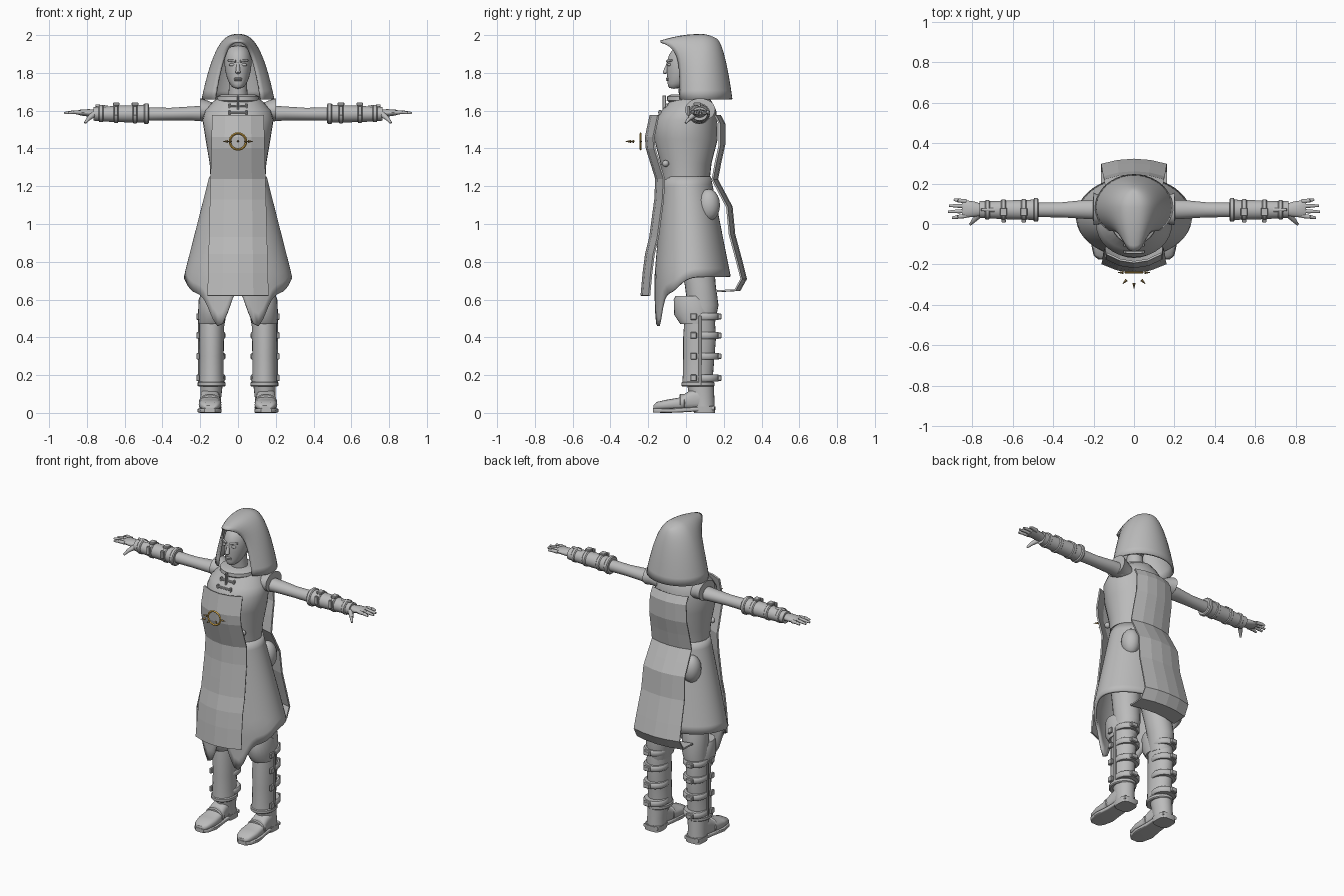
import bpy, bmesh
from math import sin, cos, pi, exp, radians
from mathutils import Vector, Matrix

cube = bpy.data.objects.get("Cube")
if cube:
    bpy.data.objects.remove(cube, do_unlink=True)


def material(name, colour):
    mat = bpy.data.materials.new(name)
    mat.use_nodes = True
    mat.diffuse_color = (*colour, 1)
    mat.node_tree.nodes["Principled BSDF"].inputs["Base Color"].default_value = (*colour, 1)
    return mat


grey = material("plain grey", (.5, .5, .5))
gold = material("gold", (.75, .45, .08))
bronze = material("dark bronze", (.3, .2, .07))


def finish(name, bm, mirror=False, smooth=True, mat=grey):
    """Turn a bmesh into a shaded object, optionally mirrored across x."""
    bmesh.ops.remove_doubles(bm, verts=bm.verts, dist=.0005)
    bmesh.ops.recalc_face_normals(bm, faces=bm.faces)
    mesh = bpy.data.meshes.new(name)
    bm.to_mesh(mesh)
    bm.free()
    mesh.materials.append(mat)
    for poly in mesh.polygons:
        poly.use_smooth = smooth
    if smooth:
        mesh.set_sharp_from_angle(angle=radians(40))
    obj = bpy.data.objects.new(name, mesh)
    bpy.context.collection.objects.link(obj)
    if mirror:
        obj.modifiers.new("Mirror", 'MIRROR').use_mirror_merge = False
    return obj


def loft(name, rings, axis='z', mirror=False, sides=24, power=1, mat=grey):
    """Skin elliptical rings (position, centre a, centre b, radius a, radius b)."""
    bm = bmesh.new()
    loops = []
    for pos, ca, cb, ra, rb in rings:
        loop = []
        for i in range(sides):
            c, s = cos(2 * pi * i / sides), sin(2 * pi * i / sides)
            a = ca + ra * abs(c) ** power * (1 if c > 0 else -1)
            b = cb + rb * abs(s) ** power * (1 if s > 0 else -1)
            co = {'x': (pos, a, b), 'y': (a, pos, b), 'z': (a, b, pos)}[axis]
            loop.append(bm.verts.new(co))
        loops.append(loop)
    for low, high in zip(loops, loops[1:]):
        for i in range(sides):
            j = (i + 1) % sides
            bm.faces.new((low[i], low[j], high[j], high[i]))
    bm.faces.new(loops[0])
    bm.faces.new(loops[-1])
    return finish(name, bm, mirror, mat=mat)


def band(name, pos, ca, cb, ra, rb, half, axis='z'):
    """A raised strap with bevelled edges around a limb."""
    edge = .006
    loft(name, [(pos - half, ca, cb, ra - edge, rb - edge), (pos - half * .6, ca, cb, ra, rb),
                (pos + half * .6, ca, cb, ra, rb), (pos + half, ca, cb, ra - edge, rb - edge)], axis, True)


def sheet(name, rows, thickness, smooth=True):
    """A grid of points thickened into cloth."""
    bm = bmesh.new()
    grid = [[bm.verts.new(p) for p in row] for row in rows]
    for top, low in zip(grid, grid[1:]):
        for i in range(len(top) - 1):
            bm.faces.new((top[i], top[i + 1], low[i + 1], low[i]))
    obj = finish(name, bm, smooth=smooth)
    solid = obj.modifiers.new("Thickness", 'SOLIDIFY')
    solid.thickness, solid.offset = thickness, 0
    return obj


def blob(name, loc, radii, mirror=False):
    bm = bmesh.new()
    bmesh.ops.create_uvsphere(bm, u_segments=16, v_segments=10, radius=1,
                              matrix=Matrix.Translation(loc) @ Matrix.Diagonal((*radii, 1)))
    finish(name, bm, mirror)


def box(name, loc, size, mirror=False):
    bm = bmesh.new()
    bmesh.ops.create_cube(bm, size=1, matrix=Matrix.Translation(loc) @ Matrix.Diagonal((*size, 1)))
    bmesh.ops.bevel(bm, geom=bm.edges[:], offset=min(size) * .2, segments=1, affect='EDGES')
    finish(name, bm, mirror, False)


def rod(name, start, end, r1, r2, mirror=False, mat=grey, sides=10):
    a, b = Vector(start), Vector(end)
    turn = (b - a).to_track_quat('Z', 'Y').to_matrix().to_4x4()
    bm = bmesh.new()
    bmesh.ops.create_cone(bm, cap_ends=True, segments=sides, radius1=r1, radius2=r2,
                          depth=(b - a).length, matrix=Matrix.Translation((a + b) / 2) @ turn)
    finish(name, bm, mirror, mat=mat)


# Hood: levels from ridge to shoulder, open at the face
rows = []
for k in range(15):
    u = (k / 14) ** 2
    width, back = .187 * u ** .38, .15 + .09 * u ** .5
    rim = -.135 + .105 * (1 - exp(-7 * u))
    row = []
    for i in range(33):
        a = radians(140) * (i / 16 - 1)
        forward = max(0, -cos(a)) / -cos(radians(140))
        y = .08 + ((back - .08) * cos(a) if cos(a) > 0 else (rim - .08) * forward)
        drop = (1 - u) * (.035 * forward ** 2 + .02 * max(0, cos(a)) ** 2)
        row.append((width * sin(a), y, 2 - .34 * u - drop))
    rows.append(row)
sheet("hood", rows, .012)

# Head, face and neck
head = loft("head", [(1.715, 0, -.065, .022, .028), (1.74, 0, -.04, .045, .058), (1.78, 0, -.02, .063, .08),
                     (1.84, 0, -.005, .074, .1), (1.9, 0, .01, .072, .105), (1.95, 0, .02, .045, .07)])
head.modifiers.new("Round", 'SUBSURF').levels = 1
rod("nose", (0, -.094, 1.855), (0, -.11, 1.8), .006, .014)
blob("nose_tip", (0, -.111, 1.802), (.011, .011, .008))
blob("eyes", (.031, -.088, 1.843), (.017, .01, .008), True)
rod("brows", (.012, -.1, 1.862), (.052, -.075, 1.866), .007, .005, True)
for z in (1.762, 1.77):
    blob("lip", (0, -.096, z), (.022, .01, .006))
loft("neck", [(1.6, 0, .03, .065, .06), (1.66, 0, .015, .05, .05), (1.76, 0, .005, .048, .05)])

# Tunic body with collar, lacing and flared shoulder caps
loft("torso", [(1.23, 0, 0, .145, .125), (1.32, 0, 0, .15, .135), (1.45, 0, 0, .172, .168),
               (1.55, 0, 0, .188, .165), (1.6, 0, .015, .175, .145), (1.65, 0, .025, .13, .11),
               (1.67, 0, .02, .1, .1)], sides=32)
loft("collar", [(1.64, 0, .015, .1, .1), (1.655, 0, .01, .112, .112), (1.675, 0, .01, .11, .11),
                (1.685, 0, .01, .09, .09)])
loft("shoulder_caps", [(.12, .065, 1.585, .06, .05), (.165, .07, 1.6, .07, .055),
                       (.2, .075, 1.605, .08, .06), (.202, .075, 1.6, .055, .04)], 'x', True)
for z in (1.59, 1.625):
    box("lace", (0, -.14 + (z - 1.59), z), (.09, .014, .01))
    box("lace_ends", (.045, -.138 + (z - 1.59), z), (.012, .016, .025), True)
box("lace_cord", (0, -.115, 1.63), (.012, .02, .1))
blob("side_buttons", (.11, -.108, 1.32), (.018, .018, .018), True)

# Skirt with a long pointed front hem
rows = []
for k in range(13):
    row = []
    for i in range(65):
        phi = 2 * pi * i / 64
        off = min(phi, 2 * pi - phi)
        hem = .72 - .25 * exp(-((off - .35) / .28) ** 2) - .08 * exp(-((off - .9) / .4) ** 2)
        z = 1.25 + (hem - 1.25) * k / 12
        flare = min(1, (1.25 - z) / .53)
        rx, ry, cy = .145 + .135 * flare, .12 + .075 * flare, .005 + .03 * flare
        row.append((rx * sin(phi), cy - ry * cos(phi), z))
    rows.append(row)
sheet("skirt", rows, .014)
blob("hip_pads", (.125, .12, 1.1), (.055, .06, .085), True)


# Faceted front and back cloth panels
def panel(name, profile, top_width, low_width, bow):
    rows = []
    for y, z in profile:
        half = top_width + (low_width - top_width) * (1.57 - z) / .95
        rows.append([(half * f / 2, y + bow * (f / 2) ** 2, z) for f in range(-2, 3)])
    sheet(name, rows, .01, False)


panel("front_panel", [(-.188, 1.575), (-.213, 1.46), (-.208, 1.4), (-.183, 1.32), (-.158, 1.24), (-.163, 1.13),
                      (-.178, 1.02), (-.19, .93), (-.212, .84), (-.225, .74), (-.236, .62)], .135, .16, .042)
panel("back_panel", [(.18, 1.575), (.203, 1.53), (.203, 1.42), (.183, 1.33), (.165, 1.235), (.205, 1.16),
                     (.242, 1.09), (.256, .945), (.295, .8), (.318, .71), (.285, .65), (.19, .645)],
      .125, .165, -.025)

# Chest emblem: ring with five radiating spikes
bm = bmesh.new()
rings = [[bm.verts.new(((.043 + .006 * cos(t)) * cos(a), -.24 + .005 * sin(t), 1.437 + (.043 + .006 * cos(t)) * sin(a)))
          for t in (0, pi / 2, pi, 3 * pi / 2)] for a in [2 * pi * i / 32 for i in range(32)]]
for i in range(32):
    for j in range(4):
        a, b = rings[i], rings[(i + 1) % 32]
        bm.faces.new((a[j], b[j], b[(j + 1) % 4], a[(j + 1) % 4]))
finish("emblem_ring", bm, smooth=False, mat=gold)
for i in range(5):
    ray = Vector((cos(i * pi / 4), -sin(i * pi / 4), 0))
    hub = Vector((0, -.24, 1.437))
    rod("emblem_spike", hub + ray * .052, hub + ray * .08, .008, .001, mat=bronze, sides=4)

# Arms, bracers and straps
loft("arms", [(.14, .07, 1.585, .05, .045), (.25, .072, 1.585, .046, .037), (.36, .07, 1.582, .037, .033),
              (.5, .07, 1.582, .036, .036)], 'x', True)
loft("bracers", [(.475, .07, 1.585, .054, .05), (.52, .07, 1.583, .049, .046), (.62, .07, 1.583, .047, .044),
                 (.7, .07, 1.582, .043, .04), (.765, .072, 1.583, .042, .036)], 'x', True)
for x, r in ((.485, .058), (.545, .054), (.645, .052), (.725, .048)):
    band("bracer_strap", x, .07, 1.584, r, r - .003, .013, 'x')
for x in (.545, .645):
    box("bracer_buckles", (x, .06, 1.635), (.035, .04, .016), True)
    box("bracer_strap_ends", (x, .015, 1.6), (.022, .014, .05), True)
rod("bracer_flaps", (.69, .07, 1.615), (.755, .07, 1.628), .012, .006, True)

# Hands
loft("palms", [(.75, .07, 1.583, .028, .022), (.79, .073, 1.588, .038, .02), (.835, .075, 1.59, .043, .015),
               (.85, .075, 1.59, .04, .01)], 'x', True, 16)
for i, reach in enumerate((.9, .92, .915, .89)):
    y = .04 + i * .024
    knuckle = (.87, y + (i - 1.5) * .003, 1.592)
    rod("fingers", (.83, y, 1.59), knuckle, .011, .01, True)
    rod("finger_tips", knuckle, (reach, y + (i - 1.5) * .006, 1.587), .01, .006, True)
rod("thumbs", (.765, .045, 1.58), (.795, .015, 1.555), .016, .011, True)
rod("thumb_tips", (.792, .017, 1.557), (.81, -.002, 1.535), .011, .006, True)

# Legs, knee guards and boot shafts
loft("legs", [(.9, .1, .04, .085, .1), (.68, .12, .075, .08, .082), (.57, .128, .09, .075, .082),
              (.46, .135, .08, .062, .07)], mirror=True)
loft("knee_guards", [(.62, .138, .02, .062, .075), (.6, .138, .03, .07, .095), (.52, .14, .045, .072, .108),
                     (.47, .14, .05, .068, .08)], mirror=True)
loft("boot_shafts", [(.5, .14, .072, .066, .08), (.4, .14, .072, .066, .087), (.3, .14, .068, .064, .083),
                     (.2, .14, .063, .064, .08), (.15, .14, .062, .068, .082)], mirror=True)
for z in (.51, .41, .3, .185):
    band("boot_strap", z, .14, .1, .073, .078, .018)
    box("side_buckles", (.212, .04, z), (.016, .034, .034), True)
    box("back_buckles", (.15, .178, z), (.045, .022, .03), True)
box("shaft_strips", (.206, .075, .33), (.014, .016, .37), True)
band("ankle_cuff", .152, .14, .064, .074, .088, .013)

# Boots: ankle, foot, sole and heel
loft("ankles", [(.03, .145, .092, .056, .06), (.08, .144, .085, .055, .065), (.16, .14, .075, .06, .072)], mirror=True)
feet = []
for y, top, half in ((-.172, .04, .03), (-.155, .058, .048), (-.1, .07, .06), (-.04, .08, .058),
                     (.02, .118, .052), (.08, .14, .05)):
    feet.append((y, .148, top / 2 + .008, half, top / 2 - .008))
loft("feet", feet, 'y', True, power=.7)
sole = [(-.175, .15, .013, .028, .012), (-.155, .15, .013, .05, .012), (-.09, .15, .012, .064, .012),
        (0, .147, .016, .054, .012)]
loft("soles", sole + [(.15, .145, .026, .05, .012)], 'y', True, power=.3)
loft("heels", [(0, .145, .098, .055, .056), (.035, .145, .096, .057, .06)], mirror=True, power=.6)
band("foot_strap", -.02, .148, .055, .06, .046, .015, 'y')
